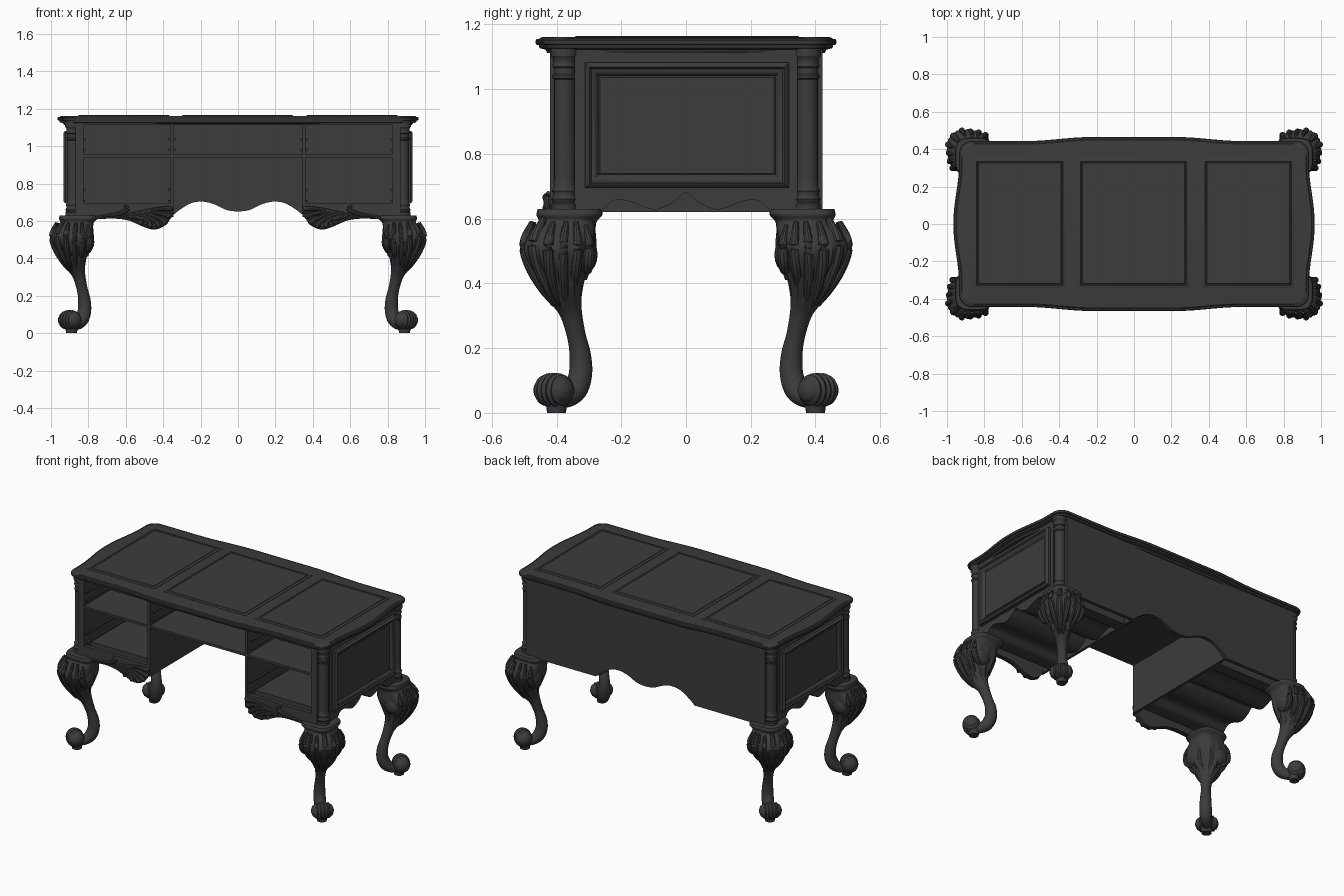
import bpy, bmesh, math
from mathutils import Vector

MAT = bpy.data.materials.new("dark_wood")
MAT.diffuse_color = (0.045, 0.045, 0.045, 1)


def make(name, parts, mirror=""):
    """parts = list of (verts, faces); mirror = axes such as 'XY'"""
    vs, fs = [], []
    for v, f in parts:
        o = len(vs)
        vs += [tuple(p) for p in v]
        fs += [[i + o for i in q] for q in f]
    me = bpy.data.meshes.new(name)
    me.from_pydata(vs, [], fs)
    bm = bmesh.new()
    bm.from_mesh(me)
    bmesh.ops.recalc_face_normals(bm, faces=bm.faces)
    bm.to_mesh(me)
    bm.free()
    me.materials.append(MAT)
    ob = bpy.data.objects.new(name, me)
    bpy.context.collection.objects.link(ob)
    if mirror:
        m = ob.modifiers.new("mirror", "MIRROR")
        m.use_axis = ("X" in mirror, "Y" in mirror, False)
        m.use_mirror_merge = False
    return ob


def loft(rings):
    n, k = len(rings[0]), len(rings)
    faces = [(i * n + j, i * n + (j + 1) % n, (i + 1) * n + (j + 1) % n, (i + 1) * n + j)
             for i in range(k - 1) for j in range(n)]
    faces += [list(range(n)), list(range((k - 1) * n, k * n))]
    return [p for r in rings for p in r], faces


def box(x0, x1, y0, y1, z0, z1):
    return loft([[(x0, y0, z), (x1, y0, z), (x1, y1, z), (x0, y1, z)] for z in (z0, z1)])


def spline(pts, n=6):
    """Catmull-Rom through tuples of any size"""
    out = []
    for i in range(len(pts) - 1):
        a, b, c, d = pts[max(i - 1, 0)], pts[i], pts[i + 1], pts[min(i + 2, len(pts) - 1)]
        for s in range(n):
            t = s / n
            out.append(tuple(0.5 * (2 * q + (r - p) * t + (2 * p - 5 * q + 4 * r - w) * t * t
                                    + (3 * q - p - 3 * r + w) * t ** 3)
                             for p, q, r, w in zip(a, b, c, d)))
    return out + [tuple(pts[-1])]


def tube(pts, n=10):
    """pts = (x, y, z, radius)"""
    path, rings = spline(pts, 5), []
    for i, p in enumerate(path):
        t = Vector(path[min(i + 1, len(path) - 1)][:3]) - Vector(path[max(i - 1, 0)][:3])
        q = t.to_track_quat("Z", "Y")
        r = max(p[3], 0.001)
        rings.append([Vector(p[:3]) + q @ Vector((r * math.cos(a), r * math.sin(a), 0))
                      for a in (2 * math.pi * j / n for j in range(n))])
    return loft(rings)


def lathe(cx, cy, prof, n=28):
    return loft([[(cx + r * math.cos(2 * math.pi * j / n), cy + r * math.sin(2 * math.pi * j / n), z)
                  for j in range(n)] for r, z in prof])


def blob(c, s, n=16, m=10):
    return loft([[(c[0] + s[0] * math.sin(t) * math.cos(2 * math.pi * j / n),
                   c[1] + s[1] * math.sin(t) * math.sin(2 * math.pi * j / n),
                   c[2] + s[2] * math.cos(t)) for j in range(n)]
                 for t in (0.02 + (math.pi - 0.04) * i / m for i in range(m + 1))])


def strip(top, low, y0, y1):
    """front-facing board: straight top edge, shaped lower edge"""
    return loft([[(x, y0, z), (x, y1, z), (x, y1, top), (x, y0, top)] for x, z in low])


# Desk top with gently bowed edges
def outline(inset, z):
    pts, step = [], lambda t: (lambda c: c * c * (3 - 2 * c))(min(max(t, 0), 1))
    hx, hy, r = 0.935, 0.443, 0.065
    corners = [(hx - r, hy - r, 0), (r - hx, hy - r, 90), (r - hx, r - hy, 180), (hx - r, r - hy, 270)]
    for k, (cx, cy, a0) in enumerate(corners):
        arc = [(cx + r * math.cos(math.radians(a0 + d)), cy + r * math.sin(math.radians(a0 + d)))
               for d in range(0, 91, 10)]
        nx, ny, na = corners[(k + 1) % 4]
        end = (nx + r * math.cos(math.radians(na)), ny + r * math.sin(math.radians(na)))
        arc += [tuple(p + (q - p) * i / 32 for p, q in zip(arc[-1], end)) for i in range(1, 32)]
        pts += arc
    out = []
    for x, y in pts:
        bx = 0.03 * step((0.32 - abs(y)) / 0.3) * (abs(x) > 0.9)
        by = 0.022 * step((0.58 - abs(x)) / 0.35)
        X, Y = abs(x) + bx, abs(y) + by * abs(y) / hy
        out.append((math.copysign(X * (1 - inset / 0.95), x), math.copysign(Y * (1 - inset / 0.45), y), z))
    return out


make("desk_top", [loft([outline(i, z) for i, z in (
    (0.035, 1.112), (0.03, 1.122), (0.012, 1.127), (0.010, 1.136), (0.002, 1.138), (0, 1.143), (0, 1.150),
    (0.004, 1.155), (0.012, 1.156), (0.016, 1.160), (0.024, 1.161))])])


# Stepped rectangular panels: three on the top, one on each side
def stepped(loops, place):
    return loft([[place(sx * a, sy * b, h) for sx, sy in ((-1, -1), (1, -1), (1, 1), (-1, 1))]
                 for a, b, h in loops])


for name, cx, hw in (("left", -0.61, 0.245), ("middle", -0.003, 0.297), ("right", 0.61, 0.245)):
    make("top_panel_" + name, [stepped(
        [(hw - i, 0.346 - i, h) for i, h in ((0, 1.158), (0, 1.163), (0.004, 1.165), (0.014, 1.165),
                                             (0.017, 1.162), (0.021, 1.162), (0.024, 1.1645))],
        lambda a, b, h, cx=cx: (cx + a, b + 0.003, h))])
make("side_panel", [stepped(
    [(0.315 - i, 0.194 - i, h) for i, h in ((0, 0.90), (0, 0.922), (0.006, 0.93), (0.014, 0.934), (0.02, 0.926),
                                            (0.028, 0.924), (0.036, 0.915), (0.042, 0.908), (0.046, 0.912))],
    lambda a, b, h: (h, a + 0.003, b + 0.888))], "X")

# Carcass: side walls, stiles, dividers, shelves and rails
make("side_wall", [box(0.828, 0.905, -0.345, 0.345, 0.69, 1.125)], "X")
make("corner_stile", [box(0.826, 0.868, -0.42, -0.33, 0.61, 1.125),
                      box(0.826, 0.868, 0.33, 0.422, 0.62, 1.125)], "X")
make("divider", [box(0.346, 0.362, -0.42, 0.405, 0.62, 1.125)], "X")
make("shelf", [box(-0.83, 0.83, -0.42, 0.405, 0.94, 0.955)])
make("top_rail", [box(-0.84, 0.84, -0.42, 0.405, 1.113, 1.125)])
make("drawer_runner", [box(x, x + 0.012, -0.40, 0.38, z, z + 0.012) for x in (0.362, 0.816) for z in (0.70, 0.76, 0.975, 1.03)]
     + [box(0.334, 0.346, -0.40, 0.38, z, z + 0.012) for z in (0.975, 1.03)], "X")

# Pedestal floor with the side apron wave running through its underside
wave = spline([(-0.345, 0.62), (-0.27, 0.621), (-0.225, 0.655), (-0.18, 0.655), (-0.10, 0.628), (-0.04, 0.65),
               (0, 0.68), (0.04, 0.65), (0.10, 0.628), (0.18, 0.655), (0.225, 0.655), (0.27, 0.621), (0.345, 0.62)], 5)
make("pedestal_floor", [loft([[(0.36, y, z), (0.904, y, z), (0.904, y, 0.693), (0.36, y, 0.693)]
                              for y, z in wave])], "X")

# Back panel with double-arched middle
arch = spline([(0.36, 0.62), (0.31, 0.66), (0.25, 0.695), (0.19, 0.703), (0.13, 0.69), (0.06, 0.658), (0, 0.65)], 6)
half = [(0.85, 0.62)] + arch
make("back_panel", [strip(1.125, half + [(-x, z) for x, z in half[-2::-1]], 0.40, 0.422)])

# Front apron below each drawer bank, with beaded edge and carved leaf
low = spline([(0.350, 0.665), (0.365, 0.62), (0.395, 0.578), (0.45, 0.558), (0.51, 0.575), (0.58, 0.605),
              (0.66, 0.616), (0.76, 0.612), (0.84, 0.60)], 6)
make("front_apron", [strip(0.693, low, -0.42, -0.395)], "X")
make("apron_edge", [tube([(x, -0.42, z + 0.004, 0.008) for x, z in low[::3]], 8)], "X")
tips = [(0.365, 0.665), (0.368, 0.625), (0.39, 0.592), (0.425, 0.575), (0.47, 0.572), (0.52, 0.588)]
leaves = [tube([(0.63 - 0.012 * i, -0.42, 0.625 + 0.003 * i, 0.004),
                (0.52 + 0.02 * (i - 2), -0.425, 0.655 - 0.006 * i, 0.010),
                (x * 0.75 + 0.13, -0.43, z * 0.7 + 0.20, 0.012),
                (x, -0.428, z, 0.015), (x - 0.006, -0.422, z + 0.012, 0.005)]) for i, (x, z) in enumerate(tips)]
leaves.append(tube([(0.80, -0.42, 0.615, 0.004), (0.70, -0.425, 0.628, 0.009), (0.63, -0.428, 0.64, 0.012),
                    (0.59, -0.428, 0.665, 0.012), (0.61, -0.425, 0.68, 0.006)]))
make("apron_leaf_carving", leaves, "X")

# Turned corner columns
make("corner_column", [lathe(0.882, 0.375, [
    (0.04, 0.62), (0.04, 0.645), (0.036, 0.65), (0.041, 0.66), (0.036, 0.67), (0.036, 0.68), (0.039, 0.686),
    (0.033, 0.695), (0.032, 0.72), (0.032, 1.03), (0.037, 1.035), (0.037, 1.043), (0.033, 1.047), (0.033, 1.065),
    (0.038, 1.07), (0.034, 1.078), (0.036, 1.095), (0.042, 1.103), (0.042, 1.125)])], "XY")

# Cabriole leg: (diagonal offset, height, radius, squareness, carved ribbing)
RX, RY, S = 0.885, 0.39, math.sqrt(0.5)
path = spline([(-0.03, 0.63, 0.098, 3.5, 0), (-0.03, 0.612, 0.102, 3.5, 0), (-0.024, 0.59, 0.09, 3, 0),
               (-0.008, 0.56, 0.102, 3, 0.01), (0.002, 0.51, 0.112, 2.6, 0.035), (0.002, 0.46, 0.098, 2.3, 0.05),
               (-0.005, 0.41, 0.075, 2, 0.05), (-0.018, 0.36, 0.052, 2, 0.04), (-0.034, 0.31, 0.035, 2, 0),
               (-0.051, 0.24, 0.029, 2, 0), (-0.063, 0.18, 0.033, 2, 0), (-0.064, 0.12, 0.036, 2, 0),
               (-0.048, 0.07, 0.036, 2, 0), (-0.015, 0.043, 0.028, 2, 0), (0.02, 0.045, 0.02, 2, 0)], 5)
rings = []
for i, (u, z, r, e, c) in enumerate(path):
    a, b = path[max(i - 1, 0)], path[min(i + 1, len(path) - 1)]
    t = Vector(((b[0] - a[0]) / S, b[1] - a[1])).normalized()
    if z > 0.4:
        t = Vector((0, -1))
    ring = []
    for j in range(48):
        k = 2 * math.pi * j / 48
        ca, sa = math.cos(k), math.sin(k)
        q = r * (1 + c * math.cos(12 * k)) / (abs(ca) ** e + abs(sa) ** e) ** (1 / e)
        d, w = q * (ca + sa) * S, q * (ca - sa) * S
        D, Z = u / S - d * t.y, z + d * t.x
        ring.append((RX + (D + w) * S, RY + (D - w) * S, Z))
    rings.append(ring)
make("leg", [loft(rings)], "XY")


# Knee carving, repeated on both sides of the leg's diagonal
def both(fn, pts):
    return [fn([(RX + p[0], RY + p[1], *p[2:]) for p in pts]), fn([(RX + p[1], RY + p[0], *p[2:]) for p in pts])]


carving = [blob((RX + 0.025, RY - 0.075, 0.488), (0.062, 0.042, 0.058)),
           blob((RX - 0.075, RY + 0.025, 0.488), (0.042, 0.062, 0.058))]
for strand in (
    [(0.085, 0.02, 0.59, 0.008), (0.11, 0.035, 0.52, 0.016), (0.085, 0.03, 0.44, 0.017), (0.045, 0.015, 0.37, 0.011), (0.02, 0.0, 0.33, 0.003)],
    [(0.085, -0.02, 0.59, 0.008), (0.105, -0.01, 0.51, 0.016), (0.08, -0.01, 0.43, 0.016), (0.045, -0.015, 0.37, 0.012), (0.04, -0.015, 0.35, 0.003)],
    [(0.08, -0.05, 0.59, 0.008), (0.10, -0.055, 0.52, 0.016), (0.08, -0.05, 0.45, 0.017), (0.05, -0.045, 0.405, 0.012), (0.04, -0.04, 0.385, 0.004)],
    [(0.07, -0.08, 0.58, 0.006), (0.085, -0.09, 0.53, 0.014), (0.08, -0.09, 0.475, 0.018), (0.05, -0.085, 0.44, 0.014), (0.03, -0.08, 0.45, 0.005)]):
    carving += both(tube, strand)
carving.append(tube([(RX + u, RY + u, z, r) for u, z, r in (
    (0.05, 0.60, 0.01), (0.078, 0.53, 0.02), (0.068, 0.46, 0.02), (0.04, 0.39, 0.016), (0.012, 0.335, 0.005))]))
make("knee_carving", carving, "XY")

# Scrolled foot: ribbed roll across the leg, standing on a small pad
roll = []
for i in range(41):
    s = -1 + i / 20
    r = 0.051 * max(1 - abs(s) ** 2.6, 0.02) ** 0.5 * (1 + 0.06 * math.cos(7 * math.pi * s))
    w = 0.068 * s
    roll.append([(RX + 0.014 + (r * math.cos(k) + w) * S, RY + 0.018 + (r * math.cos(k) - w) * S, 0.07 + r * math.sin(k))
                 for k in (2 * math.pi * j / 28 for j in range(28))])
make("scroll_foot", [loft(roll)], "XY")
make("foot_pad", [lathe(RX + 0.005, RY + 0.01, [(0.029, 0), (0.032, 0.02), (0.036, 0.035)], 20)], "XY")

# Smooth shading with crisp mouldings
bpy.ops.object.select_all(action="SELECT")
bpy.context.view_layer.objects.active = bpy.data.objects["leg"]
bpy.ops.object.shade_smooth_by_angle(angle=math.radians(35))
